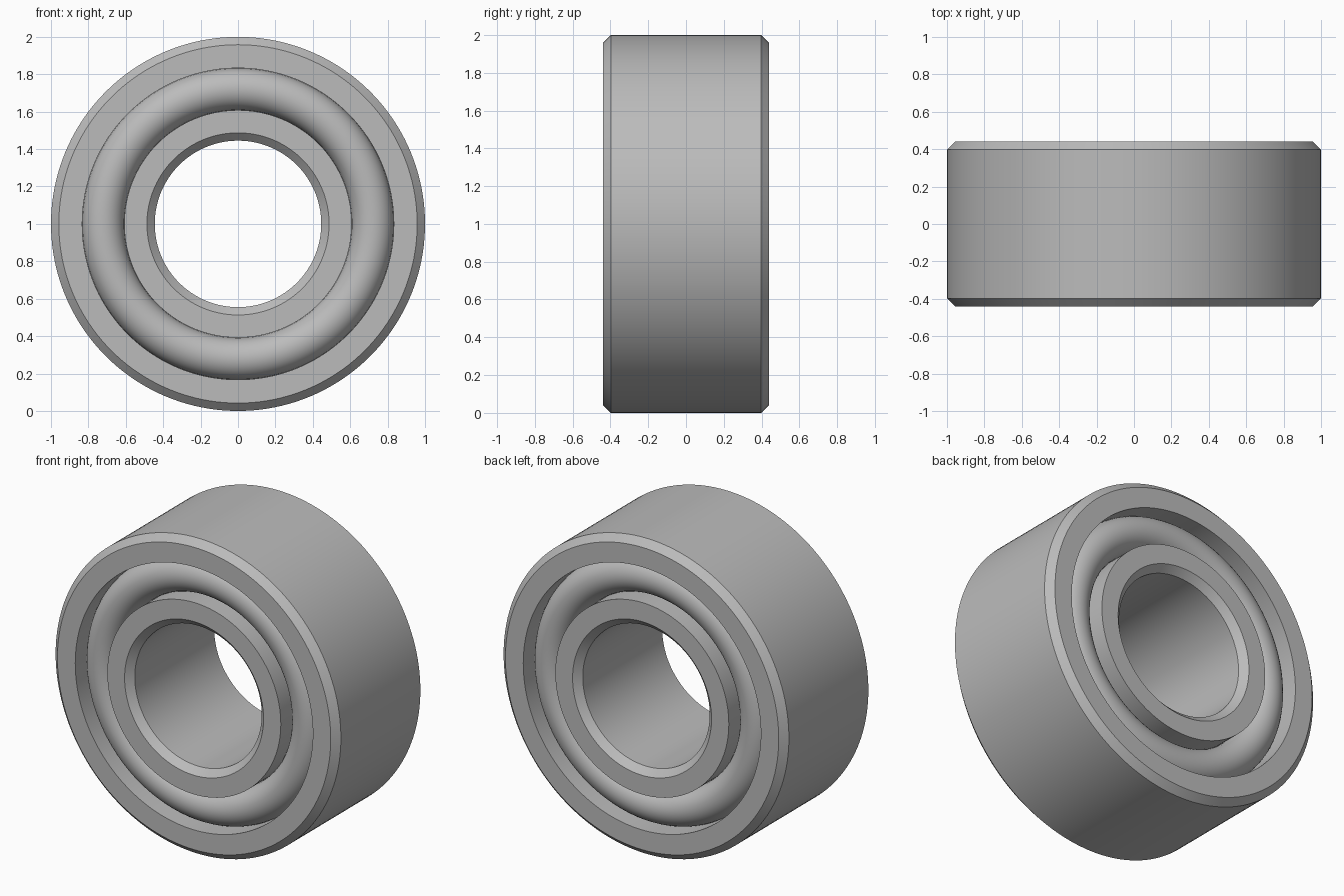
import bpy, math
from mathutils import Vector

cube = bpy.data.objects.get("Cube")
if cube:
    bpy.data.objects.remove(cube, do_unlink=True)

STEEL = (0.5, 0.5, 0.5, 1)
mat = bpy.data.materials.new("steel grey")
mat.use_nodes = True
mat.diffuse_color = STEEL
mat.node_tree.nodes["Principled BSDF"].inputs["Base Color"].default_value = STEEL


def lathe(name, profile, segments=160):
    """Spin a closed (radius, y) profile around the bearing axis."""
    count = len(profile)
    verts, faces = [], []
    for s in range(segments):
        a = math.tau * s / segments
        verts += [Vector((r * math.cos(a), y, 1 + r * math.sin(a))) for r, y in profile]
        for i in range(count):
            j, t = (i + 1) % count, (s + 1) % segments
            faces.append((s * count + i, s * count + j, t * count + j, t * count + i))
    mesh = bpy.data.meshes.new(name)
    mesh.from_pydata(verts, [], faces)
    mesh.materials.append(mat)
    obj = bpy.data.objects.new(name, mesh)
    bpy.context.collection.objects.link(obj)
    bpy.ops.object.select_all(action="DESELECT")
    obj.select_set(True)
    bpy.context.view_layer.objects.active = obj
    bpy.ops.object.mode_set(mode="EDIT")
    bpy.ops.mesh.select_all(action="SELECT")
    bpy.ops.mesh.normals_make_consistent(inside=False)
    bpy.ops.object.mode_set(mode="OBJECT")
    bpy.ops.object.shade_smooth_by_angle(angle=math.radians(30))
    return obj


HALF, CHAMFER = 0.44, 0.042
OUTER, OUTER_BORE = 1.0, 0.833
INNER, BORE = 0.608, 0.445
edge = HALF - CHAMFER

# Outer race, chamfered on its outside rims
lathe("outer_race", [(OUTER_BORE, -HALF), (OUTER - CHAMFER, -HALF), (OUTER, -edge),
                     (OUTER, edge), (OUTER - CHAMFER, HALF), (OUTER_BORE, HALF)])

# Inner race, chamfered on its bore rims
lathe("inner_race", [(INNER, -HALF), (BORE + CHAMFER, -HALF), (BORE, -edge),
                     (BORE, edge), (BORE + CHAMFER, HALF), (INNER, HALF)])

# Rounded seal filling the gap, bulging towards both faces
mid = (OUTER_BORE + INNER) / 2
bulge = (OUTER_BORE - INNER) / 2
seal_y = 0.29
seal = []
for side, start in ((1, 0), (-1, math.pi)):
    for k in range(17):
        a = start + math.pi * k / 16
        seal.append((mid + bulge * math.cos(a), side * seal_y + bulge * math.sin(a)))
lathe("seal_ring", seal)
